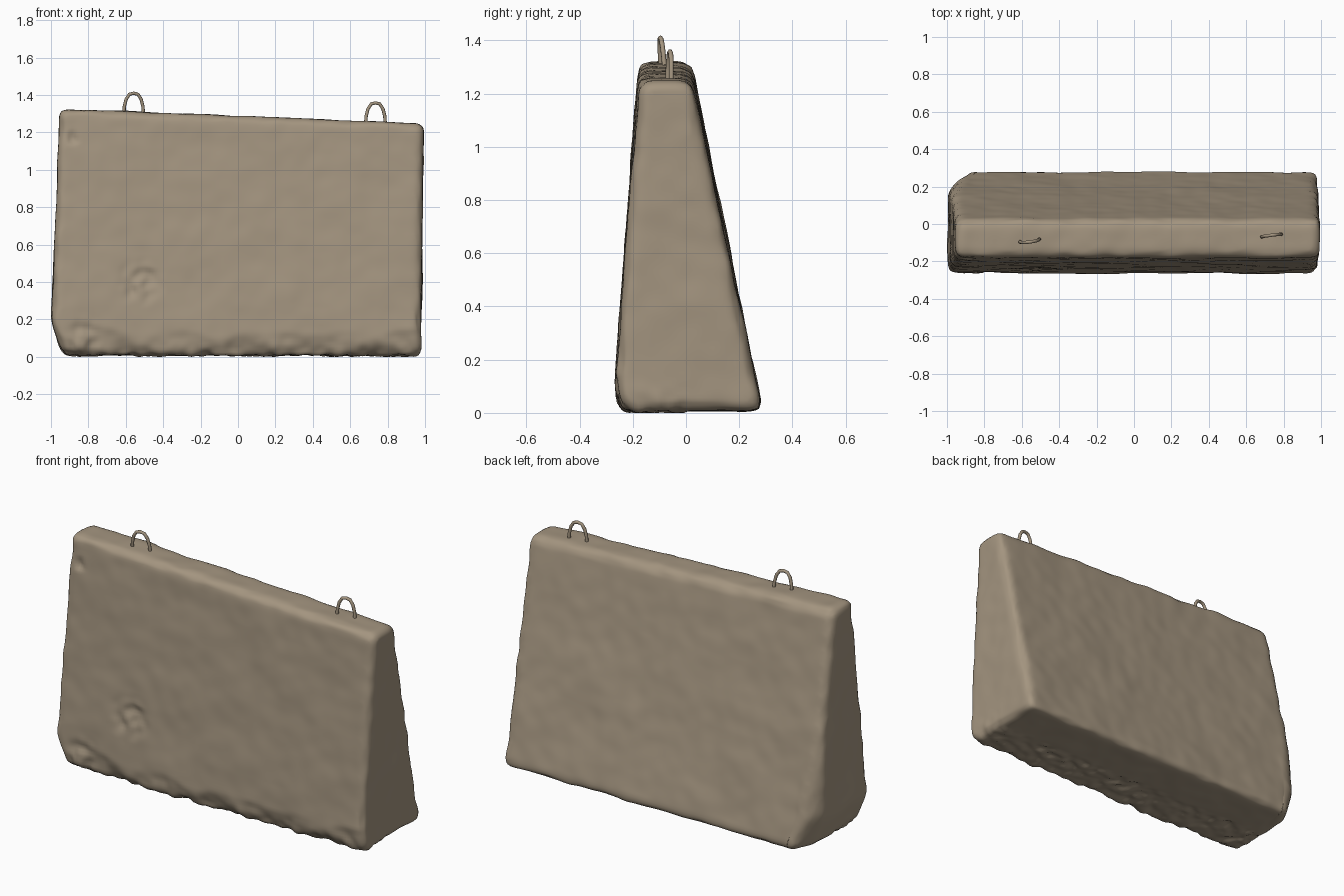
import bpy, bmesh, math
from mathutils import Vector, noise

cube = bpy.data.objects.get("Cube")
if cube:
    bpy.data.objects.remove(cube, do_unlink=True)

# One weathered concrete colour
concrete = bpy.data.materials.new("concrete_beige")
concrete.use_nodes = True
colour = (0.37, 0.30, 0.215, 1)
concrete.diffuse_color = colour
bsdf = concrete.node_tree.nodes["Principled BSDF"]
bsdf.inputs["Base Color"].default_value = colour
bsdf.inputs["Roughness"].default_value = 0.9


def top_height(x):
    """Height of the sloping top edge."""
    return 1.285 - 0.04 * x


def fade(value, full, none):
    """1 at full, easing to 0 at none."""
    t = min(max((none - value) / (none - full), 0), 1)
    return t * t * (3 - 2 * t)


def make_blank():
    """Tapered block with a sloping top and rounded edges, evenly remeshed."""
    bm = bmesh.new()
    bmesh.ops.create_cube(bm, size=2)
    for v in bm.verts:
        right, back, top = v.co.x > 0, v.co.y > 0, v.co.z > 0
        if top:
            x = 0.995 if right else -0.955
            v.co = (x, 0.022 if back else -0.178, top_height(x) + 0.003)
        else:
            v.co = (0.978 if right else -1.003, 0.287 if back else -0.275, 0.008)
    bmesh.ops.bevel(bm, geom=bm.edges[:], offset=0.045, segments=4,
                    profile=0.5, affect='EDGES')
    mesh = bpy.data.meshes.new("concrete_block")
    bm.to_mesh(mesh)
    bm.free()
    obj = bpy.data.objects.new("concrete_block", mesh)
    bpy.context.collection.objects.link(obj)
    remesh = obj.modifiers.new("even_grid", 'REMESH')
    remesh.mode = 'VOXEL'
    remesh.voxel_size = 0.016
    smooth = obj.modifiers.new("soften", 'SMOOTH')
    smooth.iterations = 3
    bpy.context.view_layer.objects.active = obj
    obj.select_set(True)
    for name in ("even_grid", "soften"):
        bpy.ops.object.modifier_apply(modifier=name)
    return obj


def weather(obj):
    """Uneven casting, crumbled lower edge and chipped spots."""
    bm = bmesh.new()
    bm.from_mesh(obj.data)
    bm.normal_update()
    moves = []
    for v in bm.verts:
        p, n = v.co.copy(), v.normal.copy()
        # gentle unevenness, stronger on the rounded edges
        edge = 1 - max(abs(c) for c in n)
        shift = n * (0.006 * noise.noise(p * 4) + 0.003 * noise.noise(p * 11))
        shift += n * edge * 0.035 * noise.noise(p * 8)
        # crumbled foot of the front
        if p.y < 0:
            rough = 0.5 + 0.5 * noise.noise(Vector((p.x * 5, p.z * 9, 3)))
            low = fade(p.z, 0.01, 0.08 + 0.12 * rough)
            shift.y += 0.05 * low * rough * fade(p.y, -0.2, 0)
            shift += n * 0.014 * low * noise.noise(p * 18)
        # worn lower corner and chamfered back corner on the right end
        shift.x += 0.055 * fade(p.z, 0, 0.22) * fade(p.x, -0.97, -0.8)
        shift.x += 0.05 * fade(p.x, -0.95, -0.85) * fade(-p.y, -0.26, -0.14)
        # chips in the front face
        if n.y < -0.3:
            for cx, cz, radius, depth in ((-0.52, 0.4, 0.15, 0.03),
                                          (-0.88, 1.17, 0.05, 0.03),
                                          (-0.82, 0.08, 0.17, 0.03)):
                d = math.hypot(p.x - cx, p.z - cz) / radius
                cut = max(0, 0.35 + noise.noise(p * 16))
                shift.y += depth * fade(d, 0.1, 1) * cut
        moves.append(p + shift)
    for v, co in zip(bm.verts, moves):
        v.co = co
        v.co.z = max(co.z, 0)
    bm.to_mesh(obj.data)
    bm.free()


def lifting_loop(name, x, y, lean):
    """Bent steel bar forming an arch that is sunk into the top."""
    curve = bpy.data.curves.new(name, 'CURVE')
    curve.dimensions = '3D'
    curve.bevel_depth = 0.009
    curve.bevel_resolution = 3
    curve.use_fill_caps = True
    base = top_height(x)
    side = [(-0.054, -0.04), (-0.05, 0.03), (-0.04, 0.07), (-0.023, 0.096)]
    path = side + [(0, 0.102)] + [(-u, h) for u, h in reversed(side)]
    spline = curve.splines.new('POLY')
    spline.points.add(len(path) - 1)
    for point, (u, h) in zip(spline.points, path):
        point.co = (x + u, y + u * 0.13 + lean * h, base + h, 1)
    spline.use_smooth = True
    obj = bpy.data.objects.new(name, curve)
    bpy.context.collection.objects.link(obj)
    curve.materials.append(concrete)


block = make_blank()
weather(block)
block.data.materials.clear()
block.data.materials.append(concrete)
bpy.ops.object.shade_smooth()

lifting_loop("lifting_loop_right", -0.558, -0.088, -0.08)
lifting_loop("lifting_loop_left", 0.735, -0.062, 0.02)
